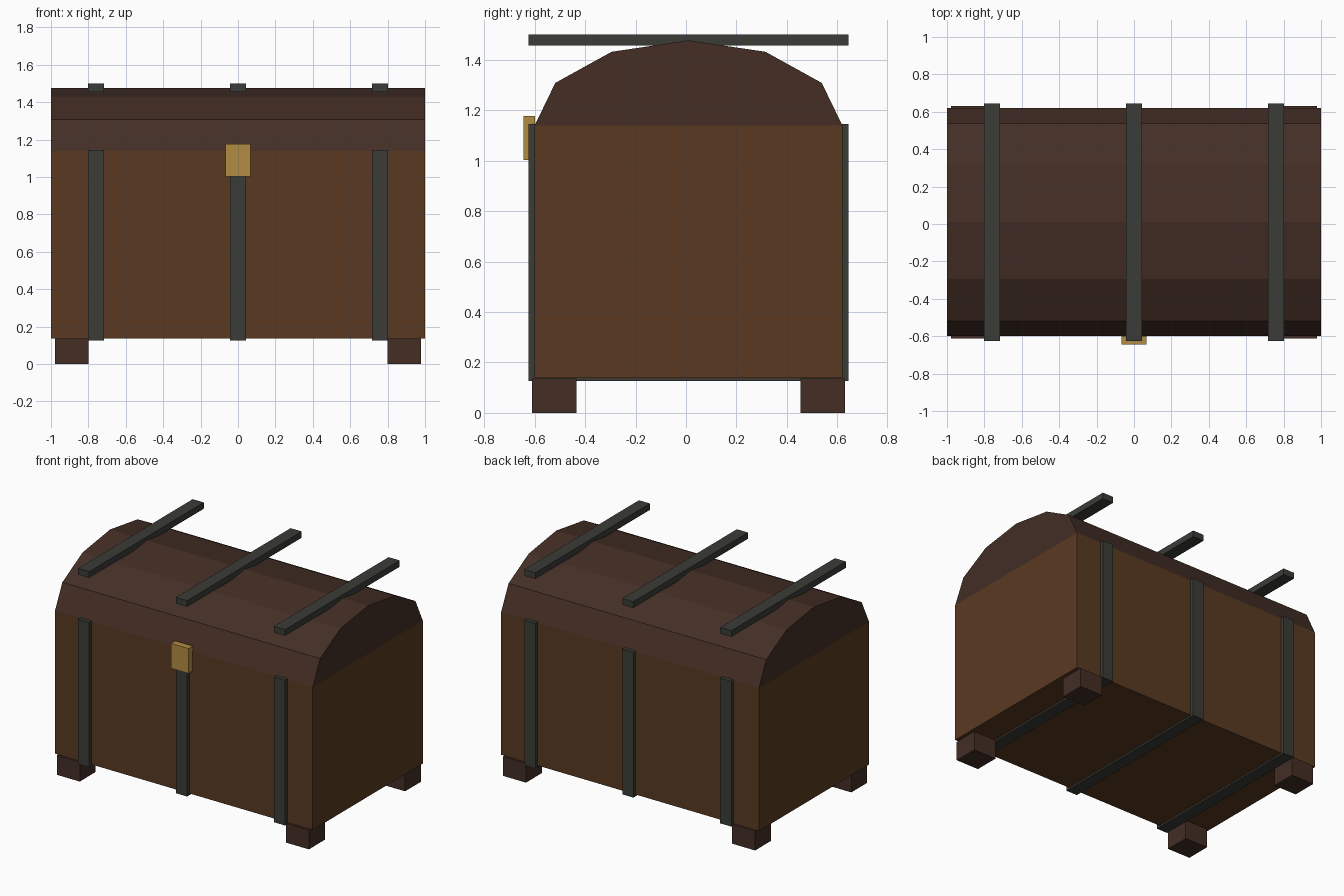
import bpy, bmesh, math

if "Cube" in bpy.data.objects:
    bpy.data.objects.remove(bpy.data.objects["Cube"])


def material(name, rgb):
    m = bpy.data.materials.new(name)
    m.diffuse_color = (*rgb, 1.0)
    m.use_nodes = True
    m.node_tree.nodes["Principled BSDF"].inputs["Base Color"].default_value = m.diffuse_color
    return m


BODY_WOOD = material("warm_wood", (0.102, 0.042, 0.0152))
DARK_WOOD = material("dark_wood", (0.057, 0.027, 0.0185))
IRON = material("grey_iron", (0.043, 0.046, 0.038))
BRASS = material("brass", (0.445, 0.262, 0.0545))

CY = 0.01        # depth centre of the chest
RIM = 1.14       # height where lid meets body


def finish(name, bm, mat):
    bmesh.ops.recalc_face_normals(bm, faces=bm.faces)
    mesh = bpy.data.meshes.new(name)
    bm.to_mesh(mesh)
    bm.free()
    mesh.materials.append(mat)
    obj = bpy.data.objects.new(name, mesh)
    bpy.context.collection.objects.link(obj)
    return obj


def box(name, mat, x, y, z):
    """Box from (min, max) ranges on each axis."""
    bm = bmesh.new()
    bmesh.ops.create_cube(bm, size=1.0)
    for v in bm.verts:
        v.co = [r[0] + (c + 0.5) * (r[1] - r[0]) for r, c in zip((x, y, z), v.co)]
    return finish(name, bm, mat)


# Chest body
box("body", BODY_WOOD, (-1, 1), (CY - 0.61, CY + 0.61), (0.138, RIM))

# Faceted arched lid: half of a flattened twelve-sided cylinder
bm = bmesh.new()
arc = [math.pi * i / 6 for i in range(7)]
end = bm.faces.new([bm.verts.new((-1, CY + 0.61 * math.cos(a), RIM + 0.337 * math.sin(a)))
                    for a in arc])
ext = bmesh.ops.extrude_face_region(bm, geom=[end], use_keep_orig=True)
for v in (g for g in ext["geom"] if isinstance(g, bmesh.types.BMVert)):
    v.co.x = 1
finish("lid", bm, DARK_WOOD)

# Iron straps around the body, and bars across the lid
for side, x in (("left", -0.76), ("middle", 0.0), ("right", 0.76)):
    span = (x - 0.043, x + 0.043)
    box(f"{side}_body_strap", IRON, span, (CY - 0.635, CY + 0.635), (0.126, 1.145))
    box(f"{side}_lid_bar", IRON, span, (CY - 0.635, CY + 0.635), (1.456, 1.5))

# Corner feet
for sx, side in ((-1, "left"), (1, "right")):
    for sy, end_name in ((-1, "front"), (1, "back")):
        xs = sorted((sx * 0.80, sx * 0.978))
        ys = sorted((CY + sy * 0.445, CY + sy * 0.621))
        box(f"{end_name}_{side}_foot", DARK_WOOD, xs, ys, (0, 0.136))

# Brass latch
box("latch", BRASS, (-0.068, 0.068), (-0.645, -0.598), (1.003, 1.178))
